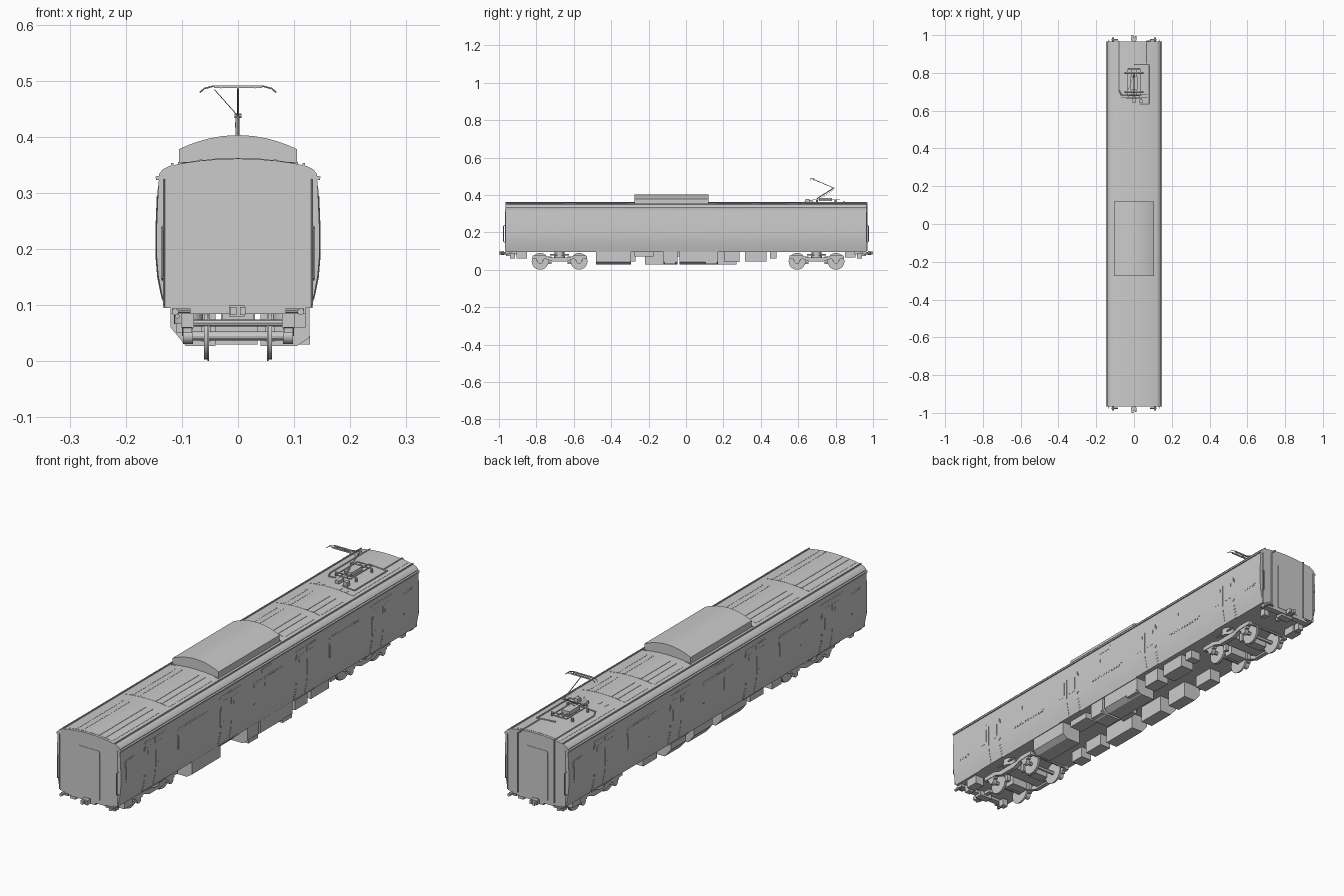
import bpy, bmesh, math
from mathutils import Vector, Matrix


def finish(name, bm, smooth=False):
    bmesh.ops.recalc_face_normals(bm, faces=bm.faces)
    me = bpy.data.meshes.new(name)
    bm.to_mesh(me)
    bm.free()
    ob = bpy.data.objects.new(name, me)
    bpy.context.collection.objects.link(ob)
    if smooth:
        bpy.ops.object.select_all(action='DESELECT')
        ob.select_set(True)
        bpy.context.view_layer.objects.active = ob
        bpy.ops.object.shade_smooth_by_angle(angle=math.radians(30))
    return ob


def prism(name, pts, a, b, axis='y', smooth=False):
    """Extrude an outline of (x,z) along y, or of (y,z) along x."""
    bm = bmesh.new()
    ring = [[bm.verts.new((p, t, q) if axis == 'y' else (t, p, q)) for p, q in pts] for t in (a, b)]
    bm.faces.new(ring[0])
    bm.faces.new(ring[1][::-1])
    n = len(pts)
    for i in range(n):
        j = (i + 1) % n
        bm.faces.new((ring[0][i], ring[0][j], ring[1][j], ring[1][i]))
    return finish(name, bm, smooth)


def box(name, x0, x1, y0, y1, z0, z1):
    return prism(name, [(x0, z0), (x1, z0), (x1, z1), (x0, z1)], y0, y1)


def rods(name, paths, r, sides=8):
    """Straight round bars along each polyline, joined in one mesh."""
    bm = bmesh.new()
    for path in paths:
        for p, q in zip(path, path[1:]):
            p, q = Vector(p), Vector(q)
            d = q - p
            m = Matrix.Translation((p + q) / 2) @ d.to_track_quat('Z', 'Y').to_matrix().to_4x4()
            bmesh.ops.create_cone(bm, cap_ends=True, segments=sides, radius1=r, radius2=r,
                                  depth=d.length, matrix=m)
    return finish(name, bm, True)


# body cross-section: side wall then roof
SIDE = [(0.130, 0.095), (0.136, 0.12), (0.142, 0.15), (0.145, 0.185), (0.145, 0.24), (0.143, 0.29), (0.141, 0.325)]
ROOF = [(0.141, 0.333), (0.134, 0.342), (0.122, 0.348), (0.10, 0.3525), (0.07, 0.357), (0.035, 0.360)]


def lerp(pts, k, v):
    for p, q in zip(pts, pts[1:]):
        lo, hi = sorted((p[k], q[k]))
        if lo <= v <= hi:
            return p[1 - k] + (q[1 - k] - p[1 - k]) * (v - p[k]) / (q[k] - p[k])
    return pts[-1][1 - k]


def roof_z(x):
    return lerp(ROOF + [(0, 0.361)], 0, abs(x))


half = SIDE + ROOF
prism("car_body", half + [(0, 0.361)] + [(-x, z) for x, z in half[::-1]], -0.965, 0.965, smooth=True)


def side_panel(name, s, y0, y1, z0, z1, r, off):
    """Thin panel with rounded corners that follows the curved side wall."""
    bm = bmesh.new()
    zs = {z0, z1} | {z for _, z in SIDE if z0 < z < z1}
    for i in range(5):
        d = r * (1 - math.cos(i * math.pi / 8))
        zs |= {z0 + d, z1 - d}
    rows = []
    for z in sorted(zs):
        e = max(0, r - min(z - z0, z1 - z))
        inset = r - math.sqrt(max(0, r * r - e * e))
        x = lerp(SIDE, 1, z)
        rows.append([bm.verts.new((s * (x + o), y, z)) for o, y in
                     ((off, y0 + inset), (off, y1 - inset), (-0.002, y1 - inset), (-0.002, y0 + inset))])
    for a, b in zip(rows, rows[1:]):
        for i in range(4):
            bm.faces.new((a[i], a[(i + 1) % 4], b[(i + 1) % 4], b[i]))
    bm.faces.new(rows[0])
    bm.faces.new(rows[-1])
    return finish(name, bm, True)


for s in (-1, 1):
    # four double doors with narrow windows and centre seal
    for yc in (-0.74, -0.25, 0.24, 0.73):
        side_panel("door_frame", s, yc - 0.072, yc + 0.072, 0.097, 0.303, 0.006, 0.0006)
        for d in (-1, 1):
            a, b = sorted((yc + d * 0.002, yc + d * 0.066))
            side_panel("door_leaf", s, a, b, 0.100, 0.298, 0.003, 0.0012)
            a, b = sorted((yc + d * 0.014, yc + d * 0.052))
            side_panel("door_window", s, a, b, 0.190, 0.280, 0.008, 0.0018)
        side_panel("door_seal", s, yc - 0.0015, yc + 0.0015, 0.11, 0.295, 0, 0.002)
        side_panel("door_step", s, yc - 0.066, yc + 0.066, 0.095, 0.099, 0, 0.003)
    # side windows between doors, small ones at the ends
    for yc in (-0.495, -0.005, 0.485):
        side_panel("window_frame", s, yc - 0.102, yc + 0.102, 0.183, 0.278, 0.012, 0.0007)
        side_panel("window_pane", s, yc - 0.097, yc - 0.034, 0.188, 0.273, 0.009, 0.0013)
        side_panel("window_pane", s, yc - 0.030, yc + 0.097, 0.188, 0.273, 0.009, 0.0013)
    for yc in (-0.9, 0.9):
        side_panel("end_window_frame", s, yc - 0.036, yc + 0.036, 0.183, 0.278, 0.012, 0.0007)
        side_panel("end_window_pane", s, yc - 0.031, yc + 0.031, 0.188, 0.273, 0.009, 0.0013)
    side_panel("destination_sign", s, -0.05, 0.02, 0.292, 0.312, 0.003, 0.001)
    # rain gutter and roof edge strip
    prism("gutter", [(s * 0.138, 0.323), (s * 0.146, 0.323), (s * 0.147, 0.329), (s * 0.138, 0.331)], -0.965, 0.965)
    box("roof_edge_strip", s * 0.117 - 0.002, s * 0.117 + 0.002, -0.965, 0.965, 0.346, 0.3535)
    # downpipes and grab rails on both ends
    for e in (-1, 1):
        rods("end_downpipe", [[(s * 0.132, e * 0.967, 0.1), (s * 0.132, e * 0.967, 0.325)]], 0.002)
        rods("end_grab_rail", [[(s * 0.134, e * 0.963, 0.145), (s * 0.134, e * 0.976, 0.15),
                                (s * 0.134, e * 0.976, 0.235), (s * 0.134, e * 0.963, 0.24)]], 0.002)

# anti-slip roof mats: long strips with cross ribs
for y0, y1 in ((-0.955, -0.65), (-0.59, -0.31), (0.16, 0.35), (0.39, 0.54), (0.60, 0.62)):
    for x in (-0.066, -0.038, 0.038, 0.066):
        z = roof_z(x)
        box("roof_strip", x - 0.003, x + 0.003, y0, y1, z - 0.003, z + 0.0018)
for y0, y1 in ((-0.955, -0.65), (-0.59, -0.31), (0.16, 0.35), (0.39, 0.54), (0.60, 0.955)):
    xs = [-0.1, -0.07, -0.035, 0, 0.035, 0.07, 0.1]
    mat = [(x, roof_z(x) + 0.0008) for x in xs] + [(x, roof_z(x) - 0.002) for x in xs[::-1]]
    prism("roof_mat", mat, y0, y1)

# air conditioner with arched top
arc = [(0.105 * math.sin(t), 0.378 + 0.025 * math.cos(t)) for t in [math.radians(90 - 15 * i) for i in range(13)]]
ac = [(0.105, 0.350)] + [(x, 0.378 + 0.025 * (1 - (x / 0.105) ** 2)) for x, _ in arc] + [(-0.105, 0.350)]
prism("air_conditioner", ac, -0.275, 0.12, smooth=True)
for y in (-0.279, 0.12):
    prism("ac_base_lip", [(-0.107, 0.348), (0.107, 0.348), (0.107, 0.355), (-0.107, 0.355)], y, y + 0.004)

# pantograph base frame and insulators
zb = 0.374
rods("pantograph_frame", [[(-0.033, 0.68, zb), (-0.033, 0.82, zb), (0.033, 0.82, zb), (0.033, 0.68, zb), (-0.033, 0.68, zb)],
                          [(-0.05, 0.70, zb), (0.05, 0.70, zb)], [(-0.05, 0.80, zb), (0.05, 0.80, zb)],
                          [(-0.012, 0.68, zb), (-0.012, 0.82, zb)], [(0.012, 0.68, zb), (0.012, 0.82, zb)]], 0.0025)
rods("pantograph_insulators", [[(x, y, 0.352), (x, y, zb)] for x in (-0.046, 0.046) for y in (0.70, 0.80)], 0.005, 10)
box("pantograph_spring_box", -0.018, 0.018, 0.71, 0.78, 0.368, 0.384)
box("pantograph_hook_box", -0.008, 0.008, 0.64, 0.675, 0.358, 0.374)
box("surge_arrester", 0.03, 0.045, 0.64, 0.66, 0.354, 0.378)
# arms and collector head
knee = (0, 0.79, 0.437)
rods("pantograph_lower_arm", [[(0, 0.70, 0.38), knee]], 0.0028)
rods("pantograph_knee", [[(-0.006, 0.79, 0.437), (0.006, 0.79, 0.437)]], 0.004)
rods("pantograph_upper_arm", [[knee, (0, 0.675, 0.486)]], 0.0018)
rods("pantograph_links", [[(-0.006, 0.72, 0.38), (-0.004, 0.795, 0.433)], [knee, (-0.042, 0.68, 0.484)]], 0.0007, 6)
for y in (0.668, 0.684):
    rods("collector_head", [[(-0.068, y, 0.479), (-0.060, y, 0.486), (-0.045, y, 0.49), (0.045, y, 0.49),
                             (0.060, y, 0.486), (0.068, y, 0.479)]], 0.0014, 6)
    box("collector_strip", -0.043, 0.043, y - 0.0025, y + 0.0025, 0.4865, 0.4915)
rods("collector_link", [[(x, 0.668, 0.487), (x, 0.684, 0.487)] for x in (-0.03, 0, 0.03)], 0.0012, 6)

# roof conduits, running down the rear wall
rods("roof_conduit", [[(-0.033, 0.68, 0.362), (-0.065, 0.68, 0.36), (-0.08, 0.71, 0.358), (-0.08, 0.968, 0.357), (-0.08, 0.968, 0.10)],
                      [(0.066, 0.85, 0.359), (0.066, 0.968, 0.359), (0.085, 0.968, 0.34), (0.085, 0.968, 0.10)],
                      [(0.03, 0.635, 0.363), (0.083, 0.635, 0.358), (0.083, 0.845, 0.358), (0, 0.845, 0.364)]], 0.0028)
# end gangway doors
for y in (-0.9665, 0.963):
    prism("end_door", [(-0.05, 0.1), (0.05, 0.1), (0.05, 0.295), (0.045, 0.302), (-0.045, 0.302), (-0.05, 0.295)], y, y + 0.0035)

# underfloor equipment: (x0, x1, y0, y1, bottom)
for x0, x1, y0, y1, z in ((0.045, 0.105, -0.275, -0.175, 0.07), (-0.10, -0.05, -0.36, -0.27, 0.045),
                          (0.06, 0.115, 0.205, 0.285, 0.04), (0.05, 0.11, 0.315, 0.43, 0.043),
                          (0.06, 0.105, 0.45, 0.485, 0.06), (-0.10, -0.05, 0.33, 0.42, 0.045),
                          (-0.03, 0.03, -0.10, -0.02, 0.07), (-0.11, -0.06, -0.46, -0.40, 0.05),
                          (0.08, 0.12, -0.905, -0.85, 0.06), (-0.12, -0.08, 0.85, 0.905, 0.065)):
    box("equipment_box", x0, x1, y0, y1, z, 0.097)
# cases with chamfered lower outer edge: (side, y0, y1)
for s, y0, y1 in ((1, -0.48, -0.295), (1, -0.12, -0.045), (1, -0.035, 0.17), (-1, -0.22, -0.06), (-1, 0.0, 0.12), (-1, 0.17, 0.27)):
    prism("equipment_case", [(s * x, z) for x, z in ((0.04, 0.097), (0.127, 0.097), (0.127, 0.042), (0.105, 0.027), (0.04, 0.027))]
          if s > 0 else [(-0.04, 0.097), (-0.12, 0.097), (-0.12, 0.06), (-0.093, 0.027), (-0.04, 0.027)], y0, y1)
for y in (-0.115, 0.105):
    box("case_grille", 0.104, 0.1285, y, y + 0.06, 0.03, 0.045)

# bogies
for yc in (-0.676, 0.698):
    for ya in (yc - 0.104, yc + 0.104):
        zc = 0.045
        rods("axle", [[(-0.09, ya, zc), (0.09, ya, zc)]], 0.008, 12)
        for s in (-1, 1):
            rods("wheel", [[(s * 0.053, ya, zc), (s * 0.061, ya, zc)]], 0.042, 28)
            rods("wheel_flange", [[(s * 0.0515, ya, zc), (s * 0.054, ya, zc)]], 0.045, 28)
            rods("axle_box", [[(s * 0.08, ya, zc), (s * 0.098, ya, zc)]], 0.014, 14)
            box("axle_spring", s * 0.09 - 0.008, s * 0.09 + 0.008, ya - 0.022, ya + 0.022, 0.05, 0.066)
        box("traction_motor", -0.04, 0.035, ya - 0.02 + (yc - ya) * 0.4, ya + 0.02 + (yc - ya) * 0.4, 0.03, 0.07)
    half_f = [(0.145, 0.06), (0.145, 0.076), (0.085, 0.078), (0.05, 0.066)]
    low = [(0.04, 0.045), (0.075, 0.058)]
    frame = half_f + [(-y, z) for y, z in half_f[::-1]] + [(-y, z) for y, z in low[::-1]] + low
    for s in (-1, 1):
        prism("bogie_side_frame", [(yc + y, z) for y, z in frame], s * 0.082, s * 0.1, 'x')
        rods("air_spring", [[(s * 0.088, yc, 0.066), (s * 0.088, yc, 0.097)]], 0.026, 20)
        rods("yaw_damper", [[(s * 0.108, yc - 0.05, 0.08), (s * 0.108, yc + 0.05, 0.08)]], 0.004)
        for e in (-1, 1):
            box("brake_unit", s * 0.057 - 0.008, s * 0.057 + 0.008, yc + e * 0.05 - 0.008, yc + e * 0.05 + 0.008, 0.035, 0.07)
    box("bogie_bolster", -0.09, 0.09, yc - 0.03, yc + 0.03, 0.052, 0.074)
    rods("bogie_pivot", [[(0, yc, 0.06), (0, yc, 0.097)]], 0.02, 16)
    for e in (-1, 1):
        rods("bogie_end_beam", [[(-0.09, yc + e * 0.14, 0.068), (0.09, yc + e * 0.14, 0.068)]], 0.006)

# couplers, end sills and jumper plugs
for e in (-1, 1):
    def ebox(name, x0, x1, a, b, z0, z1):
        box(name, x0, x1, *sorted((e * a, e * b)), z0, z1)
    ebox("coupler_shank", -0.008, 0.008, 0.90, 0.98, 0.082, 0.096)
    ebox("coupler_head", -0.016, 0.012, 0.972, 0.988, 0.08, 0.099)
    ebox("coupler_knuckle", -0.014, -0.003, 0.985, 1.0, 0.082, 0.097)
    ebox("coupler_guard", 0.004, 0.013, 0.985, 0.995, 0.082, 0.097)
    ebox("coupler_carrier", -0.028, 0.028, 0.93, 0.962, 0.074, 0.1)
    ebox("end_sill", -0.12, 0.12, 0.94, 0.965, 0.084, 0.097)
    for s in (-1, 1):
        rods("jumper_plug", [[(s * 0.112, e * 0.95, 0.088), (s * 0.112, e * 0.988, 0.088)]], 0.006, 10)
        rods("jumper_cable", [[(s * 0.085, e * 0.975, 0.09), (s * 0.118, e * 0.975, 0.09)]], 0.004)
        ebox("end_step", s * 0.09 - 0.012, s * 0.09 + 0.012, 0.915, 0.94, 0.06, 0.09)
